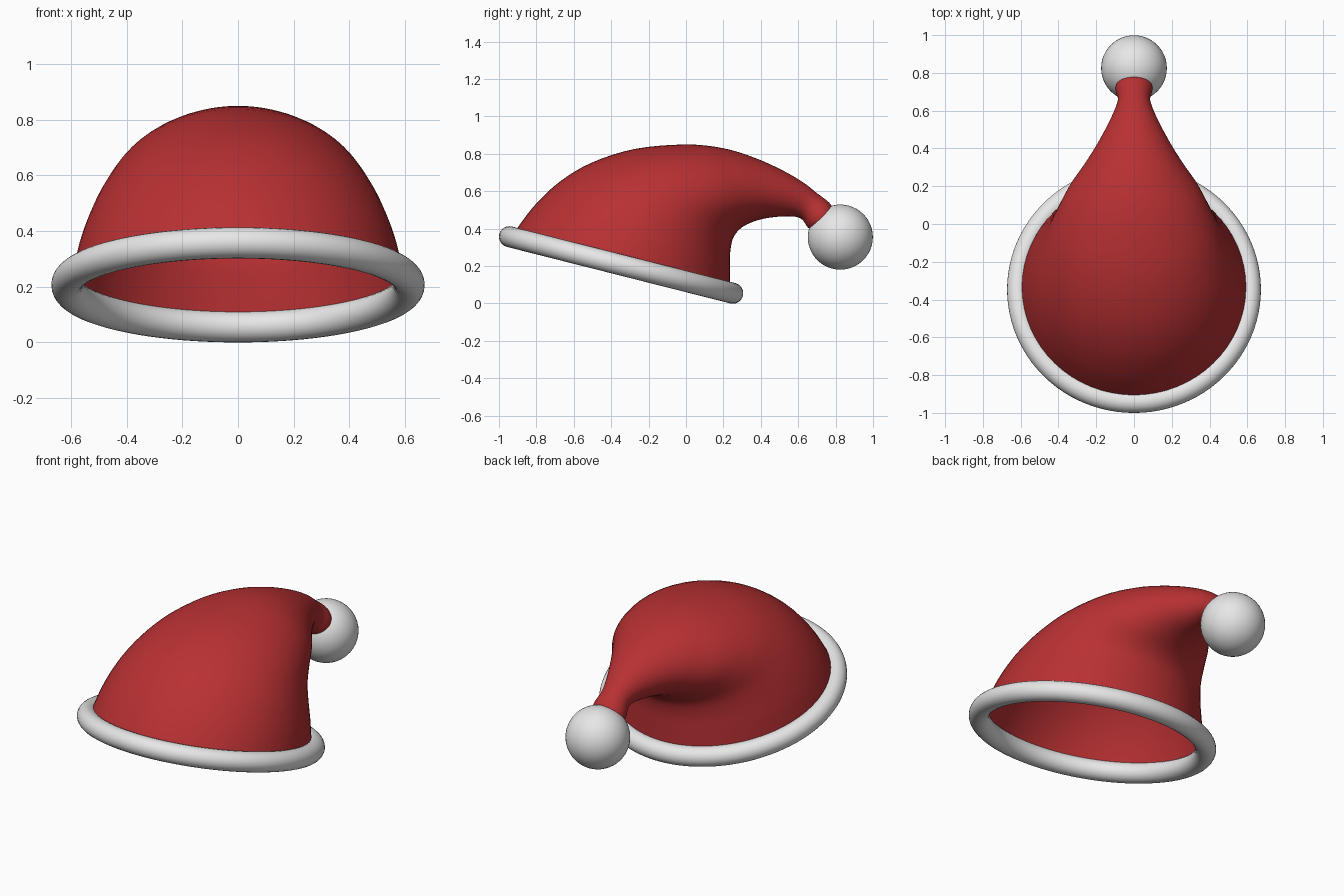
import bpy, bmesh, math
from mathutils import Vector

if "Cube" in bpy.data.objects:
    bpy.data.objects.remove(bpy.data.objects["Cube"])


def material(name, rgb):
    m = bpy.data.materials.new(name)
    m.diffuse_color = (*rgb, 1)
    m.use_nodes = True
    m.node_tree.nodes["Principled BSDF"].inputs["Base Color"].default_value = m.diffuse_color
    return m


red = material("red felt", (0.48, 0.03, 0.033))
white = material("white fluff", (0.8, 0.8, 0.8))


def finish(ob, name, mat):
    ob.name = name
    ob.data.materials.clear()
    ob.data.materials.append(mat)
    for p in ob.data.polygons:
        p.use_smooth = True


# Hat body: cross-sections as (upper y, z, lower y, z, half width in x)
sections = [
    (-0.93, 0.355, 0.236, 0.06, 0.60),
    (-0.89, 0.42, 0.235, 0.12, 0.59),
    (-0.80, 0.535, 0.235, 0.20, 0.565),
    (-0.67, 0.655, 0.237, 0.28, 0.525),
    (-0.50, 0.755, 0.252, 0.35, 0.475),
    (-0.27, 0.827, 0.285, 0.395, 0.42),
    (0.00, 0.85, 0.33, 0.425, 0.35),
    (0.20, 0.83, 0.39, 0.447, 0.27),
    (0.37, 0.778, 0.455, 0.46, 0.20),
    (0.52, 0.71, 0.53, 0.466, 0.14),
    (0.63, 0.645, 0.59, 0.463, 0.10),
    (0.70, 0.59, 0.625, 0.445, 0.085),
    (0.765, 0.54, 0.653, 0.405, 0.097),
    (0.79, 0.50, 0.69, 0.39, 0.095),
]


def catmull(a, b, c, d, t):
    return [0.5 * (2 * q + (r - p) * t + (2 * p - 5 * q + 4 * r - s) * t * t
                   + (3 * q - p - 3 * r + s) * t ** 3)
            for p, q, r, s in zip(a, b, c, d)]


STEPS, SIDES = 4, 64
smooth = []
last = len(sections) - 1
for i in range(last):
    quad = [sections[min(max(i + k, 0), last)] for k in (-1, 0, 1, 2)]
    smooth += [catmull(*quad, j / STEPS) for j in range(STEPS)]
smooth.append(sections[-1])

bm = bmesh.new()
rings = []
for y1, z1, y2, z2, w in smooth:
    mid = Vector((0, (y1 + y2) / 2, (z1 + z2) / 2))
    half = Vector((0, (y1 - y2) / 2, (z1 - z2) / 2))
    angles = [2 * math.pi * k / SIDES for k in range(SIDES)]
    rings.append([bm.verts.new(mid + half * math.cos(a) + Vector((w * math.sin(a), 0, 0)))
                  for a in angles])
for r, s in zip(rings, rings[1:]):
    for k in range(SIDES):
        n = (k + 1) % SIDES
        bm.faces.new((r[k], s[k], s[n], r[n]))
bmesh.ops.recalc_face_normals(bm, faces=bm.faces)
# make the normals point outwards at the open front edge
bm.faces.ensure_lookup_table()
f = bm.faces[0]
if f.normal.dot(f.calc_center_median() - Vector((0, -0.3, 0.3))) < 0:
    bmesh.ops.reverse_faces(bm, faces=bm.faces)
mesh = bpy.data.meshes.new("hat_body")
bm.to_mesh(mesh)
bm.free()
body = bpy.data.objects.new("hat_body", mesh)
bpy.context.collection.objects.link(body)
finish(body, "hat_body", red)

# Rolled brim, tilted up at the front
bpy.ops.mesh.primitive_torus_add(
    major_radius=0.616, minor_radius=0.056, major_segments=96, minor_segments=24,
    location=(0, -0.347, 0.206), rotation=(-math.radians(14.2), 0, 0))
finish(bpy.context.object, "brim", white)

# Ball at the drooping tip
bpy.ops.mesh.primitive_uv_sphere_add(segments=48, ring_count=24, radius=0.174,
                                     location=(0, 0.825, 0.355))
finish(bpy.context.object, "bobble", white)
